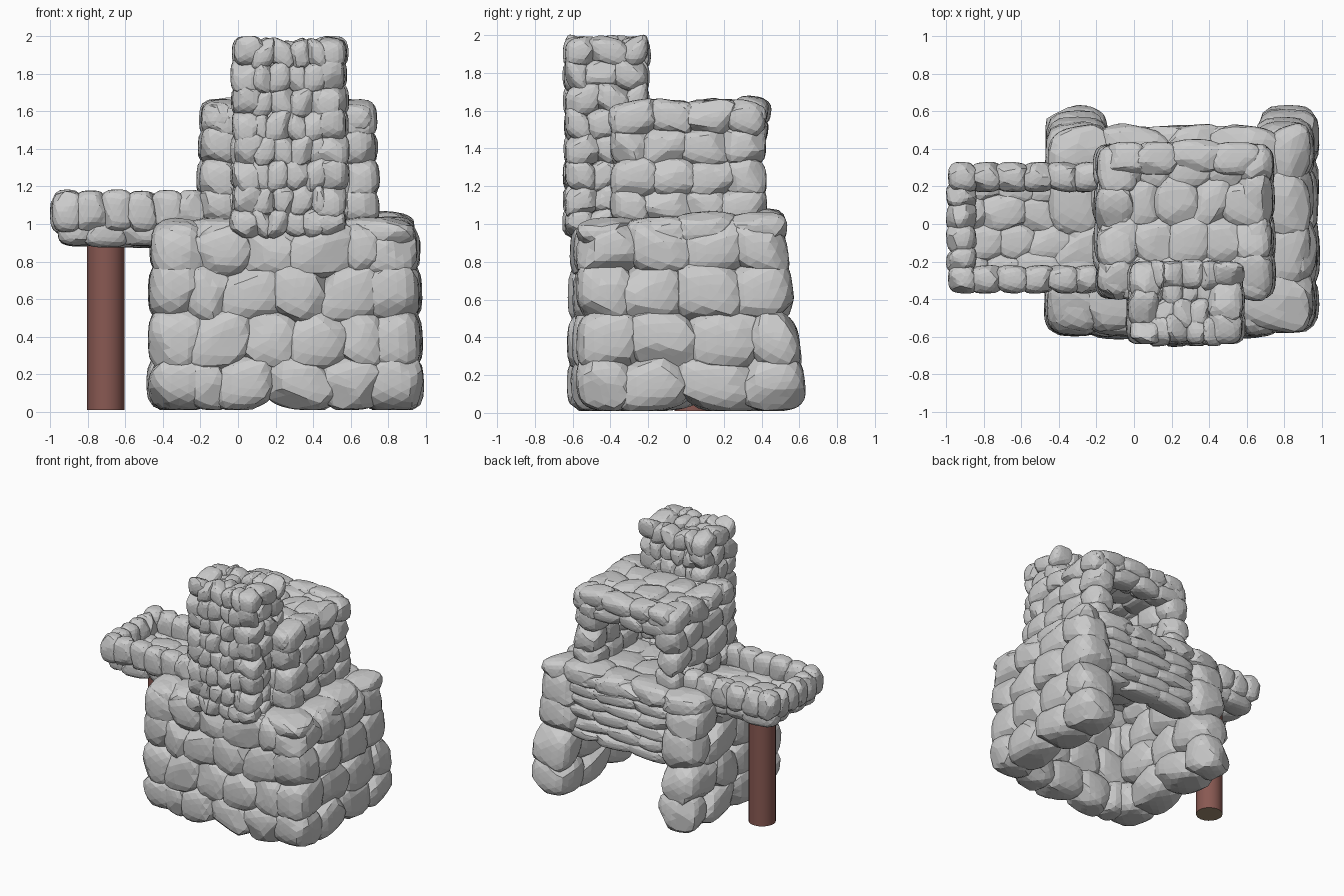
import bpy, bmesh, random
from mathutils import Vector

if "Cube" in bpy.data.objects:
    bpy.data.objects.remove(bpy.data.objects["Cube"])

random.seed(7)

# unit ball reused for every stone
bm = bmesh.new()
bmesh.ops.create_icosphere(bm, subdivisions=3, radius=1)
BALL = [v.co.copy() for v in bm.verts]
TRIS = [[v.index for v in f.verts] for f in bm.faces]
bm.free()


def stone_points(n=3.3, cuts=8):
    """A rounded block within -1..1 with a few chiselled flat facets."""
    planes = [(Vector([random.gauss(0, 1) for _ in range(3)]).normalized(),
               random.uniform(0.94, 1.08)) for _ in range(cuts)]
    pts = []
    for d in BALL:
        p = d / sum(abs(c) ** n for c in d) ** (1 / n)
        for nor, dist in planes:
            over = p.dot(nor) - dist
            if over > 0:
                p = p - nor * over
        pts.append(p)
    return pts


def masonry(name, a, b, c, d, rows, cols, thick, stagger=0.2, rough=0.01, grow=0.17, tilt=0.16, bulge=0.0):
    """Interlocking stones on the quad a-b (bottom) / d-c (top); thickness runs inward."""
    a, b, c, d = map(Vector, (a, b, c, d))
    nor = (b - a).cross(d - a).normalized()
    verts, faces = [], []
    for r in range(rows):
        side = stagger if r % 2 else -stagger
        jit = .1 if stagger else .03
        cuts = [0] + [(i + side + random.uniform(-jit, jit)) / cols for i in range(1, cols)] + [1]
        for i in range(cols):
            # neighbours overlap on inner joints only, so outer edges stay true
            w, h = (cuts[i + 1] - cuts[i]) * grow, grow / rows
            u0, u1 = cuts[i] - w * (i > 0), cuts[i + 1] + w * (i < cols - 1)
            v0, v1 = r / rows - h * (r > 0), (r + 1) / rows + h * (r < rows - 1)
            out = random.uniform(-rough, rough)
            lean = (1 if (i + r) % 2 else -1) * random.uniform(.4, 1) * tilt / rows
            base = len(verts)
            for p in stone_points():
                u = (u0 + u1) / 2 + p.x * (u1 - u0) / 2
                v = (v0 + v1) / 2 + p.y * (v1 - v0) / 2 + lean * p.x
                q = (a.lerp(b, u)).lerp(d.lerp(c, u), v)
                q += nor * ((p.z - 1) * thick / 2 + out + bulge * 4 * u * (1 - u))
                q.z = max(q.z, 0.01)
                verts.append(q)
            faces += [[base + k for k in f] for f in TRIS]
    me = bpy.data.meshes.new(name)
    me.from_pydata(verts, [], faces)
    ob = bpy.data.objects.new(name, me)
    bpy.context.collection.objects.link(ob)
    return ob


def top_bed(name, x0, x1, y0, y1, z0, z1, rows, cols, thick, **kw):
    """Horizontal paving, z0 at the front edge and z1 at the back edge."""
    return masonry(name, (x0, y0, z0), (x1, y0, z0), (x1, y1, z1), (x0, y1, z1),
                   rows, cols, thick, **kw)


# base: side walls form the corners and rear piers, front wall fills between
masonry("base_front_wall", (-.29, -.6, .01), (.8, -.6, .01), (.78, -.58, 1.0), (-.28, -.58, 1.0),
        4, 4, .27, bulge=.03)
masonry("base_right_wall", (.99, -.58, .01), (.99, .65, .01), (.96, .52, 1.02), (.96, -.58, 1.02),
        4, 4, .33, stagger=.1)
masonry("base_left_wall", (-.48, .65, .01), (-.48, -.6, .01), (-.47, -.59, 1.02), (-.47, .52, 1.02),
        4, 4, .33, stagger=.1)
top_bed("base_top", -.46, .94, -.57, .52, 1.02, 1.08, 4, 5, .19)
# long thin slabs bridging the rear opening
masonry("rear_slabs", (.72, .5, .47), (-.2, .5, .47), (-.2, .53, 1.03), (.72, .53, 1.03),
        6, 3, .2, grow=.2)

# firebox: side walls, front wall, roof and lintel over the rear opening
masonry("firebox_right_wall", (.76, -.4, 1.0), (.76, .43, 1.0), (.73, .42, 1.66), (.73, -.4, 1.66),
        4, 4, .22, stagger=.1)
masonry("firebox_left_wall", (-.22, .43, 1.0), (-.22, -.4, 1.0), (-.2, -.4, 1.66), (-.2, .42, 1.66),
        4, 4, .22, stagger=.1)
masonry("firebox_front_wall", (-.08, -.4, 1.0), (.62, -.4, 1.0), (.62, -.4, 1.64), (-.08, -.4, 1.64),
        4, 4, .2)
top_bed("firebox_roof", -.19, .72, -.4, .42, 1.65, 1.65, 4, 5, .16)
masonry("firebox_lintel", (.68, .42, 1.42), (-.15, .42, 1.42), (-.15, .45, 1.66), (.68, .45, 1.66),
        2, 4, .18)

# chimney: side walls carry the corners, narrow stones between, jagged sunken cap
X0, X1, Y0, Y1, Z0, Z1 = -.03, .58, -.64, -.2, .93, 1.99
for name, (x0, y0), (x1, y1), top, cols, t in (
        ("right", (X1, Y0), (X1, Y1), Z1, 3, .19),
        ("left", (X0, Y1), (X0, Y0), Z1, 3, .17),
        ("front", (X0 + .1, Y0), (X1 - .1, Y0), Z1 - .01, 4, .16),
        ("back", (X1 - .1, Y1), (X0 + .1, Y1), Z1 - .01, 4, .16)):
    masonry(f"chimney_{name}_wall", (x0, y0, Z0), (x1, y1, Z0), (x1, y1, top), (x0, y0, top),
            8, cols, t, rough=.015, stagger=.12, tilt=.25)
top_bed("chimney_cap", X0 + .08, X1 - .08, Y0 + .08, Y1 - .08, 1.95, 1.95, 2, 5, .14, rough=.03)

# side tray: paved floor with a raised rim on three sides
top_bed("tray_floor", -.96, -.18, -.33, .29, 1.03, 1.03, 4, 4, .15)
rim = dict(rough=.005, stagger=0, tilt=.04)
top_bed("tray_front_rim", -.99, -.17, -.37, -.22, 1.18, 1.18, 1, 6, .22, **rim)
top_bed("tray_back_rim", -.99, -.17, .17, .33, 1.18, 1.18, 1, 6, .22, **rim)
masonry("tray_end_rim", (-.84, -.26, 1.17), (-.84, .22, 1.17), (-1.0, .22, 1.17), (-1.0, -.26, 1.17),
        1, 4, .22, **rim)

# wooden post under the tray
bpy.ops.mesh.primitive_cylinder_add(vertices=20, radius=.1, depth=.94, location=(-.705, .04, .48))
post = bpy.context.object
post.name = "tray_post"
for label, col in (("bark", (.25, .1, .085, 1)), ("cut_wood", (.36, .27, .17, 1))):
    mat = bpy.data.materials.new(label)
    mat.diffuse_color = col
    mat.use_nodes = True
    mat.node_tree.nodes["Principled BSDF"].inputs["Base Color"].default_value = mat.diffuse_color
    post.data.materials.append(mat)
for f in post.data.polygons:
    f.material_index = int(len(f.vertices) > 4)
bpy.ops.object.shade_smooth_by_angle()
